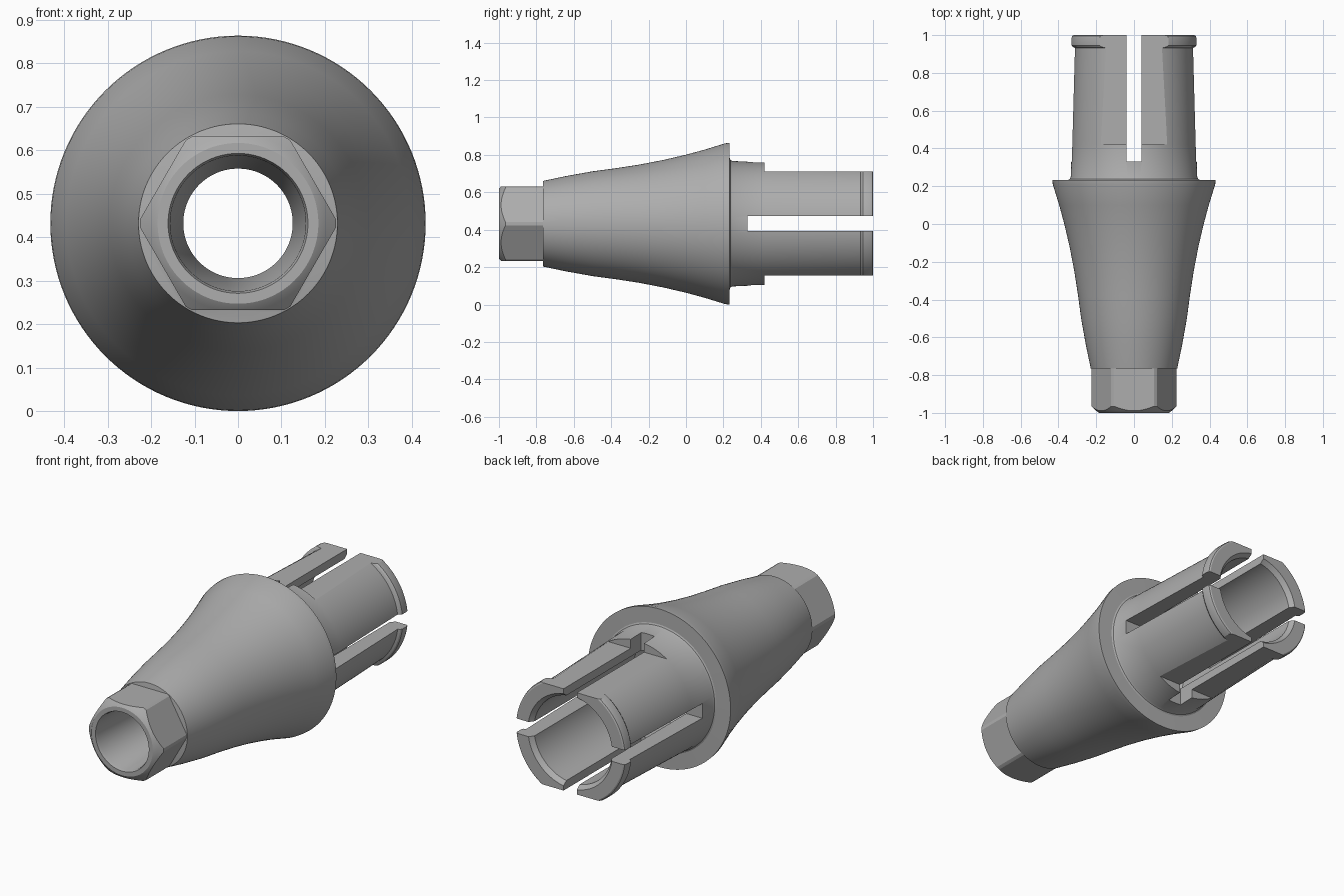
import bpy, bmesh, math
from mathutils import Matrix, Vector

cube = bpy.data.objects.get("Cube")
if cube:
    bpy.data.objects.remove(cube, do_unlink=True)

AXIS_Z = 0.432
SEGMENTS = 128

steel = bpy.data.materials.new("grey_metal")
steel.use_nodes = True
GREY = (0.42, 0.42, 0.42, 1.0)
steel.diffuse_color = GREY
steel.node_tree.nodes["Principled BSDF"].inputs["Base Color"].default_value = GREY


def add_object(name, bm):
    bmesh.ops.recalc_face_normals(bm, faces=bm.faces)
    mesh = bpy.data.meshes.new(name)
    bm.to_mesh(mesh)
    bm.free()
    mesh.materials.append(steel)
    obj = bpy.data.objects.new(name, mesh)
    bpy.context.collection.objects.link(obj)
    return obj


def lathe(name, profile):
    """Turn a closed (y, radius) profile about the long axis."""
    bm = bmesh.new()
    rings = []
    for i in range(SEGMENTS):
        a = math.tau * i / SEGMENTS
        rings.append([bm.verts.new((r * math.cos(a), y, AXIS_Z + r * math.sin(a)))
                      for y, r in profile])
    count = len(profile)
    for i in range(SEGMENTS):
        here, there = rings[i], rings[(i + 1) % SEGMENTS]
        for j in range(count):
            k = (j + 1) % count
            bm.faces.new((here[j], here[k], there[k], there[j]))
    return add_object(name, bm)


def cut_box(target, centre, size, angle=0.0):
    """Subtract a box placed relative to the axis and turned about it."""
    bm = bmesh.new()
    turn = Matrix.Translation((0, 0, AXIS_Z)) @ Matrix.Rotation(angle, 4, "Y")
    place = turn @ Matrix.Translation(centre) @ Matrix.Diagonal(Vector(size).to_4d())
    bmesh.ops.create_cube(bm, size=1, matrix=place)
    cutter = add_object("cutter", bm)
    cutter.hide_render = True
    mod = target.modifiers.new("cut", "BOOLEAN")
    mod.operation = "DIFFERENCE"
    mod.solver = "EXACT"
    mod.object = cutter
    graph = bpy.context.evaluated_depsgraph_get()
    result = bpy.data.meshes.new_from_object(target.evaluated_get(graph))
    target.modifiers.clear()
    target.data = result
    bpy.data.objects.remove(cutter, do_unlink=True)


# Turned sleeve: nose, flared body, post with end lip, then the bore
nose = [(-1, 0.185), (-0.994, 0.194), (-0.985, 0.204), (-0.965, 0.226), (-0.765, 0.226)]
flare = [(-0.764, 0.229), (-0.64, 0.255), (-0.5, 0.28), (-0.38, 0.296),
         (-0.25, 0.316), (-0.12, 0.341), (0, 0.369), (0.1, 0.396),
         (0.21, 0.43), (0.232, 0.432)]
post = [(0.234, 0.348), (0.238, 0.34), (0.248, 0.335), (0.42, 0.329), (0.932, 0.315),
        (0.938, 0.327), (0.946, 0.333), (0.985, 0.333), (0.996, 0.329), (1, 0.322)]
bore = [(1, 0.255), (0.975, 0.236), (0.12, 0.236), (0.02, 0.126),
        (-0.3, 0.126), (-0.985, 0.156), (-1, 0.161)]
sleeve = lathe("slotted_sleeve", nose + flare + post + bore)

# Six flats of the hexagonal nose
for i in range(6):
    cut_box(sleeve, (0, -0.9325, 0.3), (0.5, 0.335, 0.2), math.radians(60 * i))

# Flats on the top and bottom of the post
for side in (1, -1):
    cut_box(sleeve, (0, 0.77, side * 0.378), (0.8, 0.7, 0.2))

# Crossed slots that split the post into four fingers
for angle in (0, math.pi / 2):
    cut_box(sleeve, (0, 0.73, 0), (0.08, 0.8, 0.9), angle)

# Smooth turned surfaces with crisp machined edges
bpy.ops.object.select_all(action="DESELECT")
sleeve.select_set(True)
bpy.context.view_layer.objects.active = sleeve
bpy.ops.object.shade_smooth_by_angle(angle=math.radians(25))
